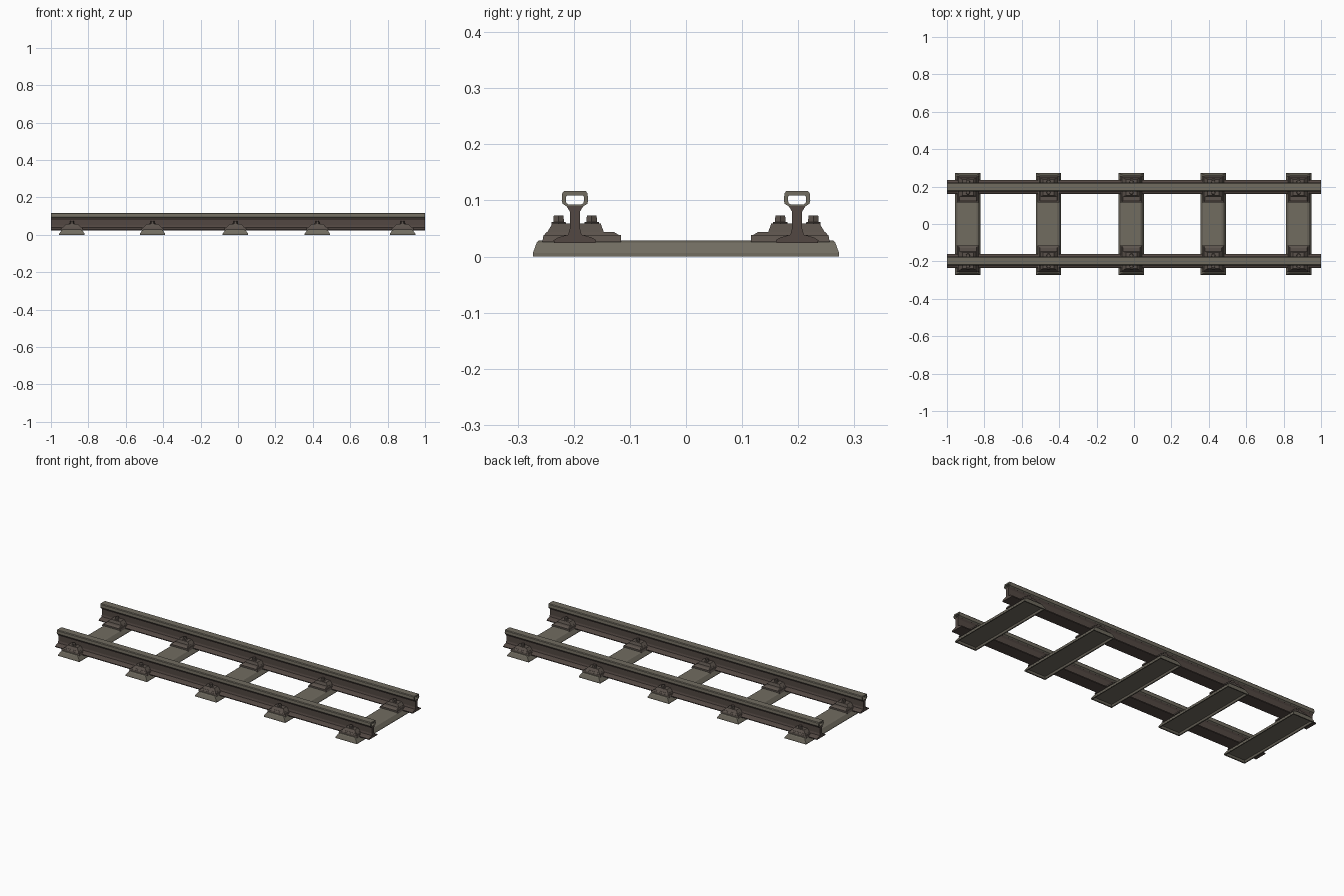
import bpy, bmesh, math

if "Cube" in bpy.data.objects:
    bpy.data.objects.remove(bpy.data.objects["Cube"])


def material(name, rgb):
    m = bpy.data.materials.new(name)
    m.diffuse_color = (*rgb, 1)
    m.use_nodes = True
    m.node_tree.nodes["Principled BSDF"].inputs["Base Color"].default_value = m.diffuse_color
    return m


STEEL = material("worn grey steel", (0.165, 0.150, 0.118))
RUST = material("dark rust brown", (0.085, 0.064, 0.055))
CLIP = material("dusty brown iron", (0.105, 0.085, 0.072))

RAIL_Y = 0.198
TIE_X = (-0.888, -0.457, -0.014, 0.424, 0.88)


def finish(name, bm, mats):
    bmesh.ops.recalc_face_normals(bm, faces=bm.faces)
    me = bpy.data.meshes.new(name)
    bm.to_mesh(me)
    bm.free()
    for m in mats:
        me.materials.append(m)
    ob = bpy.data.objects.new(name, me)
    bpy.context.collection.objects.link(ob)
    return ob


def loft(bm, rings, caps=(True, True)):
    """Skin a list of equal-length rings of points."""
    vs = [[bm.verts.new(p) for p in r] for r in rings]
    n = len(vs[0])
    for a, b in zip(vs, vs[1:]):
        for i in range(n):
            j = (i + 1) % n
            bm.faces.new((a[i], a[j], b[j], b[i]))
    if caps[0]:
        bm.faces.new(vs[0])
    if caps[1]:
        bm.faces.new(vs[-1])
    return vs


def rect(x0, x1, y0, y1, z):
    return [(x0, y0, z), (x1, y0, z), (x1, y1, z), (x0, y1, z)]


def rail(name, side):
    yc = side * RAIL_Y
    # foot, web and flare under the head
    half = [(0.037, 0.024), (0.038, 0.029), (0.030, 0.034), (0.012, 0.039),
            (0.009, 0.050), (0.009, 0.080), (0.015, 0.090)]
    prof = half + [(-y, z) for y, z in reversed(half)]
    bm = bmesh.new()
    loft(bm, [[(x, yc + y, z) for y, z in prof] for x in (-1, 1)])
    # head: a tube running the whole length
    outer = [(0.015, 0.0895), (0.022, 0.094), (0.0235, 0.100), (0.0225, 0.113), (0.019, 0.117)]
    inner = [(0.011, 0.0925), (0.015, 0.095), (0.016, 0.099), (0.016, 0.1065), (0.014, 0.109)]
    ends = []
    for pts in (outer, inner):
        ring = pts + [(-y, z) for y, z in reversed(pts)]
        ends.append(loft(bm, [[(x, yc + y, z) for y, z in ring] for x in (-1, 1)], (False, False)))
    n = len(outer) * 2
    for k in (0, 1):
        o, i = ends[0][k], ends[1][k]
        for a in range(n):
            b = (a + 1) % n
            bm.faces.new((o[a], o[b], i[b], i[a]))
    # bare steel on the head, rust below
    for f in bm.faces:
        f.material_index = 0 if f.calc_center_median().z > 0.0905 else 1
    return finish(name, bm, [STEEL, RUST])


def tie(name, x):
    # pressed steel sleeper: sloped sides, shallow recess underneath
    bm = bmesh.new()
    loft(bm, [rect(x - 0.056, x + 0.056, -0.258, 0.258, 0.009),
              rect(x - 0.062, x + 0.062, -0.266, 0.266, 0.002),
              rect(x - 0.068, x + 0.068, -0.273, 0.273, 0.002),
              rect(x - 0.068, x + 0.068, -0.273, 0.273, 0.006),
              rect(x - 0.055, x + 0.055, -0.266, 0.266, 0.025),
              rect(x - 0.045, x + 0.045, -0.262, 0.262, 0.029)])
    for v in bm.verts:
        if v.co.z < 0.003:
            v.co.z = 0
    return finish(name, bm, [STEEL])


def chair(name, x, side):
    bm = bmesh.new()

    def block(w0, w1, y0, y1, z0, z1, in0=0.0, in1=0.0):
        loft(bm, [rect(x - w0, x + w0, side * y0, side * y1, z0),
                  rect(x - w1, x + w1, side * (y0 + in0), side * (y1 - in1), z1)])
    # base plate reaching inwards along the sleeper
    block(0.060, 0.055, 0.116, 0.256, 0.026, 0.038, 0.0, 0.002)
    block(0.050, 0.045, 0.117, 0.254, 0.037, 0.044, 0.012, 0.006)
    # clamps either side of the web
    block(0.046, 0.030, 0.146, 0.189, 0.042, 0.059, 0.006, 0.0)
    block(0.046, 0.030, 0.207, 0.248, 0.042, 0.059, 0.0, 0.010)
    # hexagonal bolts
    for y in (0.168, 0.227):
        loft(bm, [[(x + r * math.cos(a * math.pi / 3), side * y + r * math.sin(a * math.pi / 3), z)
                   for a in range(6)]
                  for r, z in ((0.015, 0.057), (0.015, 0.061), (0.011, 0.062), (0.010, 0.073))])
    return finish(name, bm, [CLIP])


for side, label in ((-1, "front"), (1, "back")):
    rail(label + "_rail", side)
    for i, x in enumerate(TIE_X):
        chair(f"{label}_rail_chair_{i + 1}", x, side)
for i, x in enumerate(TIE_X):
    tie(f"sleeper_{i + 1}", x)
